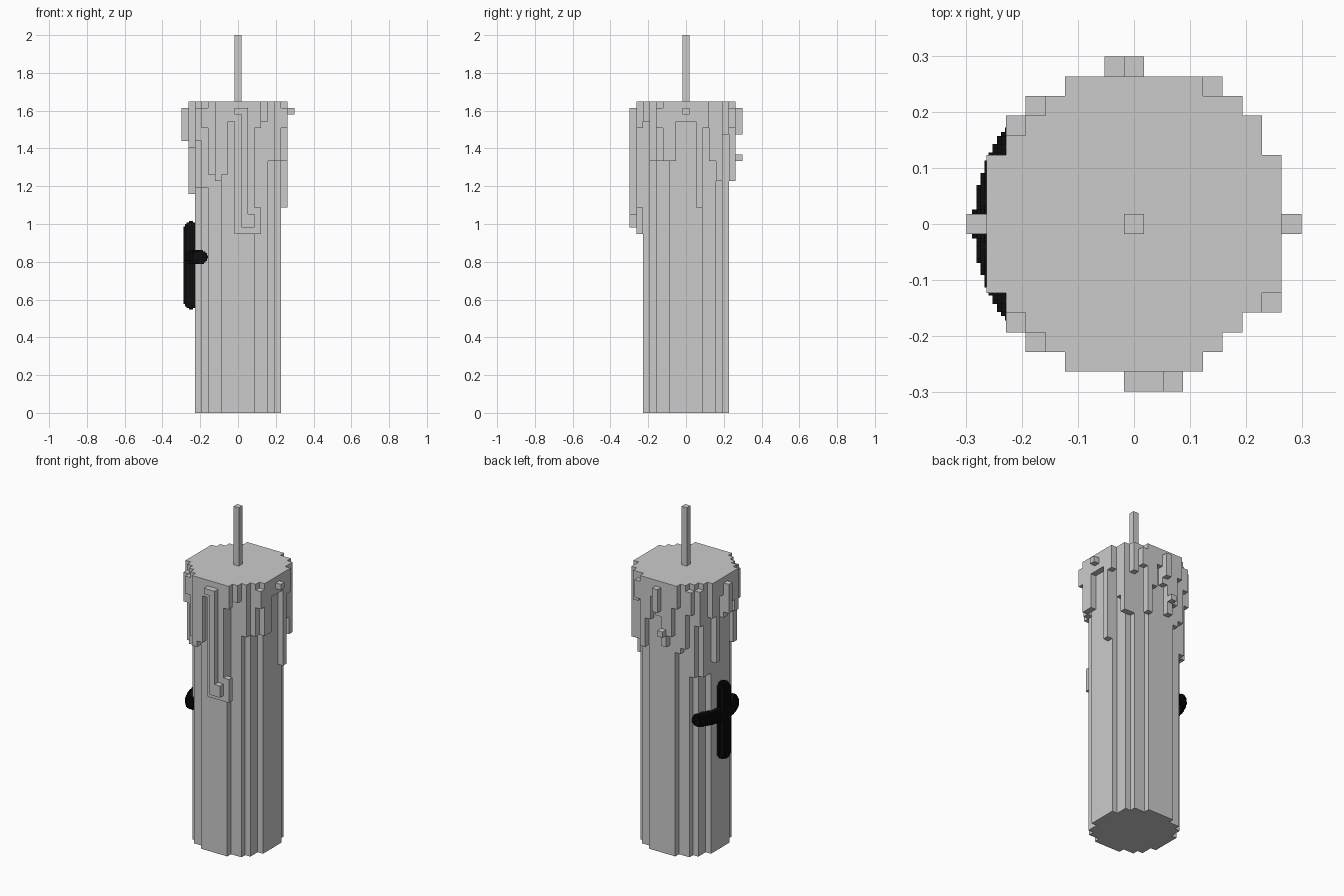
import bpy, bmesh, math

if "Cube" in bpy.data.objects:
    bpy.data.objects.remove(bpy.data.objects["Cube"])

V = 2 / 57  # candle block size


def block_object(name, cells, size, zoff=0.0):
    """Build the outer skin of a set of integer cells."""
    bm = bmesh.new()
    verts = {}

    def vert(p):
        if p not in verts:
            verts[p] = bm.verts.new(((p[0] - .5) * size, (p[1] - .5) * size, p[2] * size + zoff))
        return verts[p]

    for c in cells:
        for axis in range(3):
            for side in (0, 1):
                n = list(c)
                n[axis] += 2 * side - 1
                if tuple(n) in cells:
                    continue
                a, b = (axis + 1) % 3, (axis + 2) % 3
                quad = []
                for da, db in ((0, 0), (1, 0), (1, 1), (0, 1)):
                    p = list(c)
                    p[axis] += side
                    p[a] += da
                    p[b] += db
                    quad.append(vert(tuple(p)))
                bm.faces.new(quad if side else quad[::-1])
    mesh = bpy.data.meshes.new(name)
    bm.to_mesh(mesh)
    bm.free()
    ob = bpy.data.objects.new(name, mesh)
    bpy.context.collection.objects.link(ob)
    return ob


def disk(limit):
    return {(x, y) for x in range(-8, 9) for y in range(-8, 9) if x * x + y * y <= limit}


wax = set()


def column(x, y, z0, z1=47):
    wax.update((x, y, z) for z in range(z0, z1))


# Candle body and overhanging rim
for x, y in disk(41):
    column(x, y, 0)
for x, y in disk(58) - disk(41):
    column(x, y, 44)

# Drips running down each side: position along the side -> lowest block
front = {-3: 35, -2: 36, 0: 27, 1: 27, 2: 27, 3: 43}
right = {-3: 38, -2: 38, 2: 31, 3: 43}
back = {-3: 43, -2: 38, -1: 36, 0: 41, 2: 40, 3: 35}
left = {-3: 40, -2: 42, 0: 40, 2: 33, 3: 41}
for i, z in front.items():
    column(i, -7, z)
for i, z in right.items():
    column(7, i, z)
for i, z in back.items():
    column(i, 7, z)
for i, z in left.items():
    column(-7, i, z)

# Corner drips and loose drops: x, y, bottom, top
for d in ((0, -8, 45, 46), (1, -8, 28, 46), (3, -7, 27, 31), (2, -8, 28, 30),
          (8, 0, 45, 46), (-8, 0, 41, 46), (0, 8, 42, 46), (-1, 8, 38, 39),
          (-4, -6, 36, 47), (-3, -6, 35, 47), (4, -6, 44, 47), (5, -5, 38, 47),
          (6, -4, 38, 47), (7, -4, 43, 46), (5, 6, 42, 47), (6, 5, 35, 47),
          (4, 7, 43, 46), (6, 4, 38, 47), (5, 5, 35, 47), (-5, 6, 42, 46),
          (-6, 5, 40, 46), (-6, 4, 31, 47), (-5, 5, 31, 47), (-6, 3, 31, 47),
          (-5, -6, 43, 46), (-6, -5, 41, 46), (-5, -5, 34, 47), (-6, -4, 34, 47),
          (-4, 6, 36, 47), (-3, 6, 35, 47)):
    column(*d)
block_object("candle_wax", wax, V)

# Wick
block_object("wick", {(0, 0, z) for z in range(47, 57)}, V)

# Black cross in finer blocks, its arms bent around the candle
S, R, T = 0.0073, 0.249, 0.037
ARM_Z, HALF_ANGLE = 0.823, math.radians(38)
cross = set()
for i in range(-41, -20):
    for j in range(-30, 31):
        for k in range(70, 145):
            x, y, z = i * S, j * S, (k + .5) * S
            dz = z - min(max(z, 0.55 + T), 1.012 - T)
            upright = math.dist((x, y, dz), (-R, 0, 0))
            a = min(max(math.atan2(y, -x), -HALF_ANGLE), HALF_ANGLE)
            arm = math.dist((x, y, z), (-R * math.cos(a), R * math.sin(a), ARM_Z))
            if min(upright, arm) <= T:
                cross.add((i, j, k))
ob = block_object("cross_ornament", cross, S)
mat = bpy.data.materials.new("black")
mat.diffuse_color = (0.004, 0.004, 0.005, 1)
mat.use_nodes = True
mat.node_tree.nodes["Principled BSDF"].inputs["Base Color"].default_value = mat.diffuse_color
ob.data.materials.append(mat)
